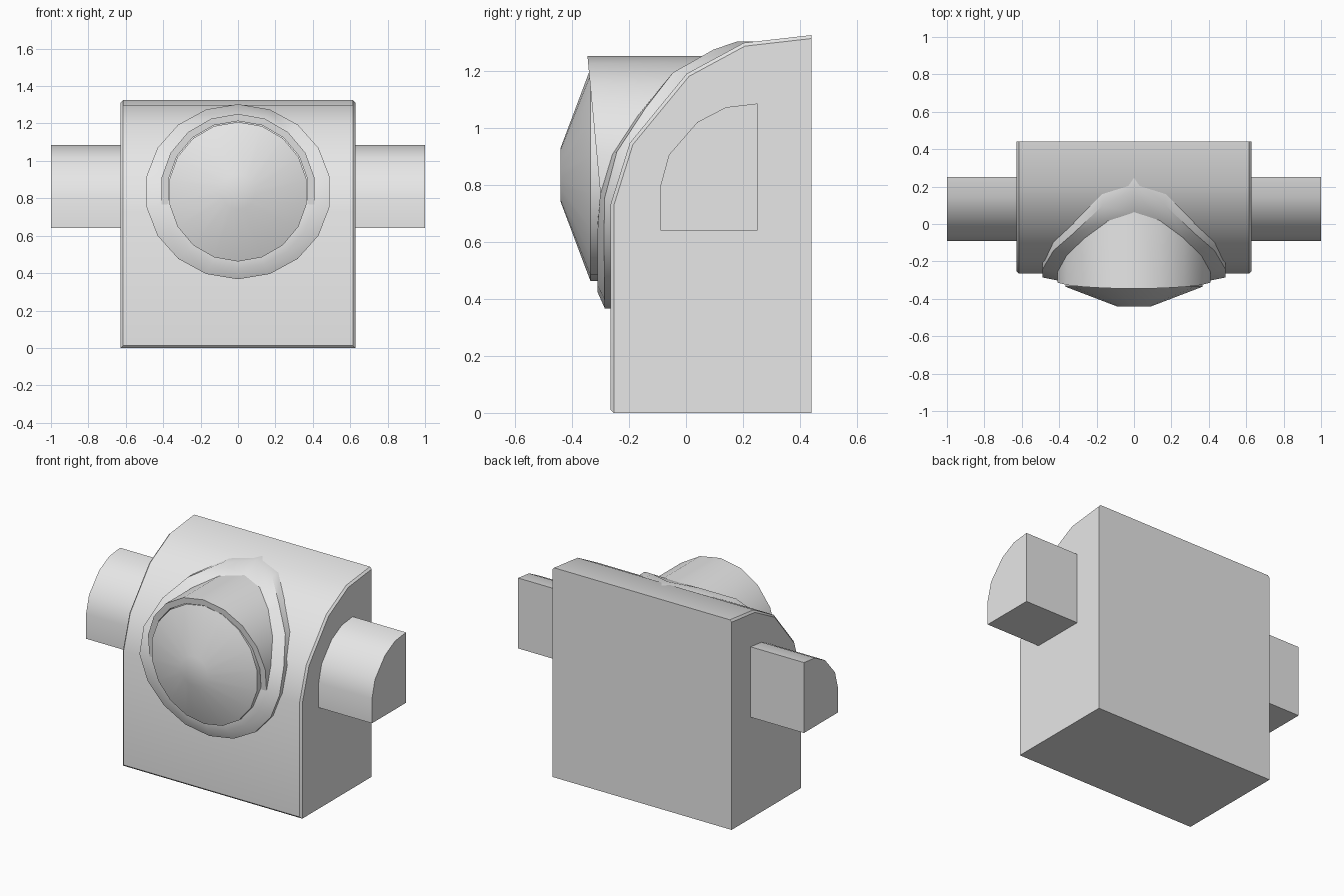
import bpy, bmesh, math

cube = bpy.data.objects.get("Cube")
if cube:
    bpy.data.objects.remove(cube, do_unlink=True)

grey = bpy.data.materials.new("light grey")
grey.use_nodes = True
COLOUR = (0.8, 0.8, 0.8, 1)
grey.diffuse_color = COLOUR
grey.node_tree.nodes["Principled BSDF"].inputs["Base Color"].default_value = COLOUR

SIDES = 18
CENTRE = 0.835  # height of the lamp axis
CURVE = [(-0.265, 0.73), (-0.197, 0.947), (0.003, 1.19), (0.203, 1.298), (0.44, 1.325)]


def finish(name, bm):
    bmesh.ops.recalc_face_normals(bm, faces=bm.faces)
    mesh = bpy.data.meshes.new(name)
    bm.to_mesh(mesh)
    bm.free()
    obj = bpy.data.objects.new(name, mesh)
    bpy.context.collection.objects.link(obj)
    mesh.materials.append(grey)
    bpy.ops.object.select_all(action='DESELECT')
    obj.select_set(True)
    bpy.context.view_layer.objects.active = obj
    bpy.ops.object.shade_smooth_by_angle(angle=math.radians(30))
    return obj


def extrude_profile(profile, x0, x1):
    bm = bmesh.new()
    face = bm.faces.new([bm.verts.new((x0, y, z)) for y, z in profile])
    new = bmesh.ops.extrude_face_region(bm, geom=[face])["geom"]
    bmesh.ops.translate(bm, vec=(x1 - x0, 0, 0),
                        verts=[v for v in new if isinstance(v, bmesh.types.BMVert)])
    return bm


def front_y(z):
    """Depth of the housing front at a given height."""
    if z <= CURVE[0][1]:
        return CURVE[0][0]
    for (y0, z0), (y1, z1) in zip(CURVE, CURVE[1:]):
        if z <= z1:
            return y0 + (y1 - y0) * (z - z0) / (z1 - z0)
    return CURVE[-1][0]


def ring(bm, rx, rz, depth, steps=range(SIDES)):
    """Ring about the lamp axis; depth is a function of height."""
    verts = []
    for i in steps:
        a = 2 * math.pi * i / SIDES
        z = CENTRE + rz * math.cos(a)
        verts.append(bm.verts.new((rx * math.sin(a), depth(z), z)))
    return verts


def bridge(bm, a, b, closed=True):
    n = len(a)
    for i in range(n if closed else n - 1):
        j = (i + 1) % n
        bm.faces.new((a[i], a[j], b[j], b[i]))


# Housing: extruded curved profile with a thin bevel around the front
bm = extrude_profile([(0.44, 0), (-0.265, 0)] + CURVE, -0.627, 0.627)


def bevelled(edge):
    a, b = (v.co for v in edge.verts)
    if min(a.y, b.y) > 0.43 or (a.z + b.z == 0 and abs(a.x - b.x) < 0.01):
        return False
    return abs(a.x - b.x) < 0.01 or (a.z + b.z) == 0


bmesh.ops.bevel(bm, geom=[e for e in bm.edges if bevelled(e)], offset=0.012,
                segments=1, affect='EDGES')
finish("housing", bm)

# Side arms
ARM = [(0.25, 0.64), (-0.09, 0.64), (-0.09, 0.795), (-0.06, 0.905),
       (0.04, 1.02), (0.14, 1.072), (0.25, 1.085)]
for name, side in (("left_arm", 1), ("right_arm", -1)):
    finish(name, extrude_profile(ARM, side * 0.6, side))


# Sloped collar that follows the curved front
def raised(low, high):
    return lambda z: front_y(z) - low - (high - low) * ((z - 0.36) / 0.94) ** 2


bm = bmesh.new()
rings = [ring(bm, 0.497, 0.468, lambda z: front_y(z) + 0.01),
         ring(bm, 0.497, 0.468, raised(0.02, 0.065)),
         ring(bm, 0.418, 0.412, raised(0.045, 0.055)),
         ring(bm, 0.365, 0.36, raised(0.045, 0.055))]
for a, b in zip(rings, rings[1:]):
    bridge(bm, a, b)
finish("collar", bm)

# Hood: upper part of a tube with a slanted front rim
arc = range(-5, 6)
rim = lambda z: -0.30 - 0.045 * (z - 0.765) / 0.48
back = lambda z: front_y(z) + 0.01
bm = bmesh.new()
loops = [ring(bm, r, r, depth, arc)
         for r, depth in ((0.416, back), (0.416, rim), (0.378, rim), (0.378, back))]
for i in range(4):
    bridge(bm, loops[i], loops[(i + 1) % 4], closed=False)
for end in (0, -1):
    bm.faces.new([loop[end] for loop in loops])
finish("hood", bm)

# Lens: short barrel with a shallow cone and a small flat tip
bm = bmesh.new()
rings = [ring(bm, r, r, lambda z, y=y: y)
         for r, y in ((0.373, 0.0), (0.373, -0.335), (0.094, -0.44))]
for a, b in zip(rings, rings[1:]):
    bridge(bm, a, b)
bm.faces.new(rings[0])
bm.faces.new(rings[-1])
finish("lens", bm)
